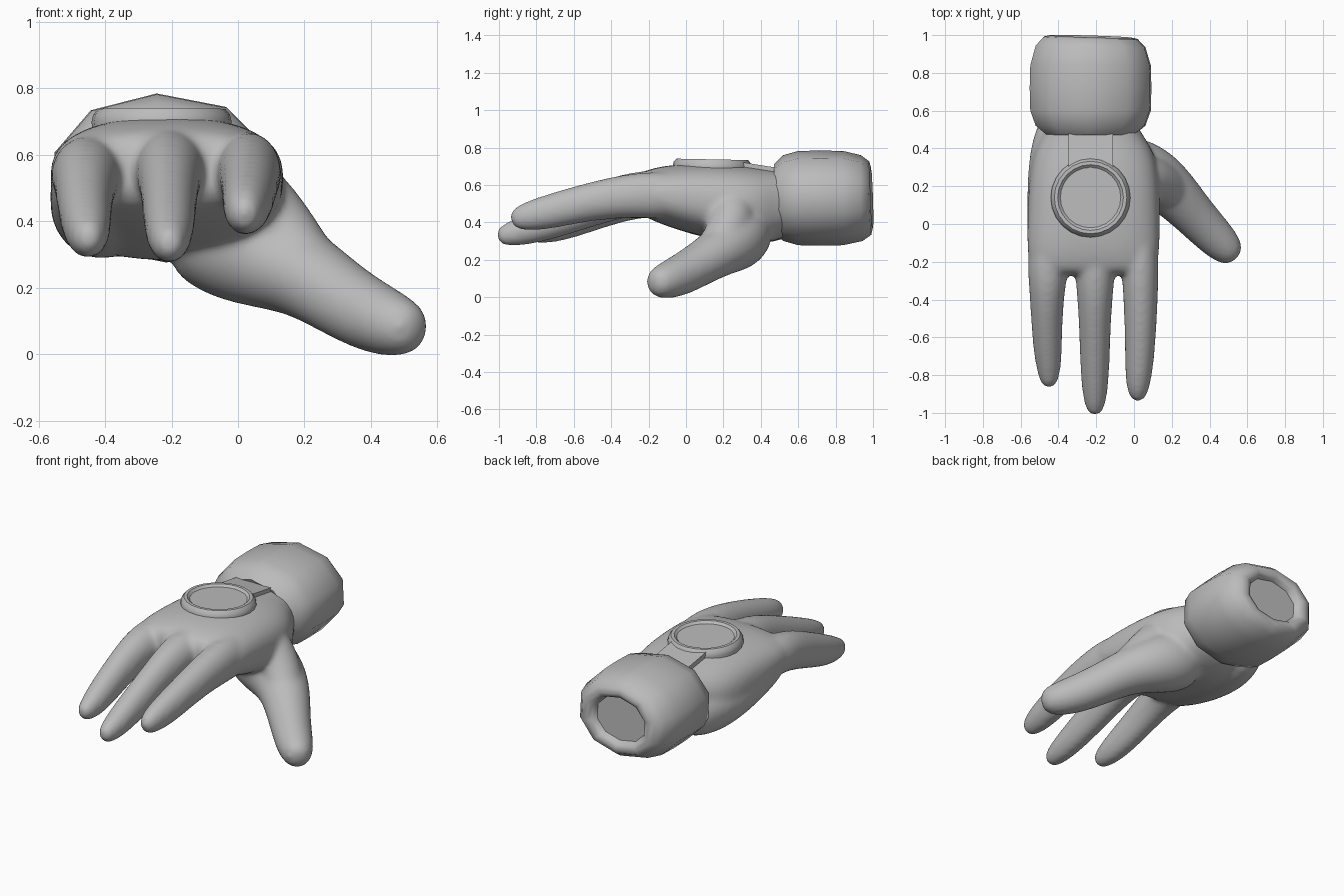
import bpy, bmesh, math
from mathutils import Vector, Matrix

grey = bpy.data.materials.new("glove_grey")
grey.diffuse_color = (0.5, 0.5, 0.5, 1)


def make_object(name, bm, angle=None):
    bmesh.ops.recalc_face_normals(bm, faces=bm.faces)
    mesh = bpy.data.meshes.new(name)
    bm.to_mesh(mesh)
    bm.free()
    mesh.materials.append(grey)
    obj = bpy.data.objects.new(name, mesh)
    bpy.context.collection.objects.link(obj)
    if angle:
        bpy.ops.object.select_all(action='DESELECT')
        obj.select_set(True)
        bpy.context.view_layer.objects.active = obj
        bpy.ops.object.shade_smooth_by_angle(angle=math.radians(angle))
    return obj


def skin(bm, rings):
    """Join rings of points into a closed tube."""
    loops = [[bm.verts.new(p) for p in ring] for ring in rings]
    n = len(loops[0])
    for a, b in zip(loops, loops[1:]):
        for i in range(n):
            j = (i + 1) % n
            bm.faces.new((a[i], a[j], b[j], b[i]))
    bm.faces.new(loops[0])
    bm.faces.new(loops[-1])


def oval(centre, side, up, rx, rz, sides=16, power=2.0, phase=0.0):
    """Ring of points on an oval, squarer for a higher power."""
    ring = []
    for i in range(sides):
        a = phase + math.tau * i / sides
        c, s = math.cos(a), math.sin(a)
        ring.append(centre + side * rx * math.copysign(abs(c) ** (2 / power), c)
                    + up * rz * math.copysign(abs(s) ** (2 / power), s))
    return ring


def limb(bm, path):
    """Tube along a path of (x, y, z, half width, half height)."""
    pts = [Vector(p[:3]) for p in path]
    rings = []
    for i, p in enumerate(path):
        t = (pts[min(i + 1, len(pts) - 1)] - pts[max(i - 1, 0)]).normalized()
        side = t.cross(Vector((0, 0, 1))).normalized()
        rings.append(oval(pts[i], side, side.cross(t), p[3], p[4]))
    skin(bm, rings)


X, Y, Z = Vector((1, 0, 0)), Vector((0, 1, 0)), Vector((0, 0, 1))

# Hand: palm, three fingers and thumb fused into one skin
bm = bmesh.new()
palm = [  # y, x min, x max, z min, z max
    (0.62, -0.43, -0.03, 0.36, 0.67), (0.48, -0.48, 0.04, 0.30, 0.68),
    (0.40, -0.525, 0.10, 0.28, 0.69), (0.28, -0.555, 0.135, 0.28, 0.708),
    (0.10, -0.565, 0.14, 0.32, 0.718), (-0.10, -0.57, 0.14, 0.375, 0.708),
    (-0.20, -0.56, 0.13, 0.42, 0.685), (-0.28, -0.53, 0.10, 0.46, 0.65)]
skin(bm, [oval(Vector(((a + b) / 2, y, (c + d) / 2)), X, Z,
               (b - a) / 2, (d - c) / 2, 24, 2.5) for y, a, b, c, d in palm])
limb(bm, [(0.03, 0.0, 0.54, .085, .12), (0.03, -0.18, 0.547, .105, .13),
          (0.035, -0.34, 0.54, .096, .118), (0.035, -0.55, 0.504, .086, .102),
          (0.028, -0.75, 0.452, .078, .095), (0.02, -0.87, 0.428, .063, .076),
          (0.02, -0.94, 0.412, .035, .045)])
limb(bm, [(-0.2, 0.0, 0.56, .085, .12), (-0.205, -0.18, 0.56, .118, .125),
          (-0.207, -0.34, 0.545, .099, .118), (-0.207, -0.55, 0.47, .085, .108),
          (-0.207, -0.78, 0.385, .079, .096), (-0.207, -0.93, 0.338, .065, .072),
          (-0.207, -1.015, 0.32, .036, .045)])
limb(bm, [(-0.45, 0.0, 0.54, .085, .11), (-0.452, -0.18, 0.545, .118, .12),
          (-0.46, -0.32, 0.528, .099, .118), (-0.462, -0.5, 0.46, .085, .106),
          (-0.457, -0.67, 0.39, .078, .095), (-0.45, -0.79, 0.352, .063, .073),
          (-0.45, -0.87, 0.34, .035, .043)])
limb(bm, [(-0.18, 0.30, 0.42, .16, .16), (-0.02, 0.29, 0.34, .19, .19),
          (0.11, 0.25, 0.28, .165, .155), (0.21, 0.165, 0.235, .14, .13),
          (0.31, 0.055, 0.165, .12, .118), (0.41, -0.05, 0.108, .11, .112),
          (0.49, -0.13, 0.08, .096, .096), (0.545, -0.185, 0.07, .055, .06)])
# Web between the palm and the thumb
limb(bm, [(-0.03, 0.25, 0.52, .12, .12), (0.06, 0.25, 0.44, .13, .13),
          (0.14, 0.22, 0.35, .12, .115), (0.23, 0.14, 0.24, .10, .09),
          (0.33, 0.04, 0.15, .06, .06)])
# Heel of the palm on the side away from the thumb
limb(bm, [(-0.37, 0.60, 0.44, .10, .11), (-0.405, 0.45, 0.425, .135, .14),
          (-0.415, 0.30, 0.425, .15, .145), (-0.42, 0.10, 0.455, .15, .14),
          (-0.43, -0.08, 0.50, .14, .125), (-0.44, -0.22, 0.53, .11, .10)])
hand = make_object("hand", bm)
sub = hand.modifiers.new("round", 'SUBSURF')
sub.levels = sub.render_levels = 2
fuse = hand.modifiers.new("fuse", 'REMESH')
fuse.mode = 'VOXEL'
fuse.voxel_size = 0.013
fuse.use_smooth_shade = True
blend = hand.modifiers.new("blend", 'SMOOTH')
blend.factor = 0.5
blend.iterations = 16

# Cuff: ten-sided rounded band with a recessed back opening
bm = bmesh.new()
cuff = [(0.50, 0.45), (0.47, 0.72), (0.52, 0.91), (0.60, 1.0), (0.72, 1.01),
        (0.84, 1.0), (0.94, 0.91), (0.985, 0.78), (0.993, 0.66), (0.98, 0.56),
        (0.95, 0.52)]
rings = []
for y, s in cuff:
    ring = oval(Vector((-0.23, y, 0.53)), X, Z, 0.331 * s, 0.252 * s,
                10, 2.15, math.radians(92))
    for p in ring:  # slight slant of the rear edge
        p.y -= max(0, y - 0.84) / 0.15 * 0.03 * ((p.x + 0.23) + (p.z - 0.53))
    rings.append(ring)
skin(bm, rings)
make_object("cuff", bm, 48)

# Dial on the back of the hand: raised rim around a flat disc
bm = bmesh.new()
dial = [(0.205, -0.08), (0.211, -0.025), (0.206, -0.004), (0.192, 0.013),
        (0.174, 0.013), (0.16, 0.0)]
tilt = Matrix.Translation((-0.23, 0.14, 0.724)) @ Matrix.Rotation(-0.02, 4, 'X')
skin(bm, [[tilt @ p for p in oval(Z * h, X, Y, r, r, 24)] for r, h in dial])
make_object("dial", bm, 40)

# Strap from the dial to the cuff
bm = bmesh.new()
skin(bm, [[Vector((-0.23 + sx * 0.118, y, z)) for sx, z in
           ((-1, 0.62), (1, 0.62), (1, top), (-1, top))]
          for y, top in ((0.30, 0.722), (0.40, 0.706), (0.49, 0.692))])
make_object("strap", bm, 30)
